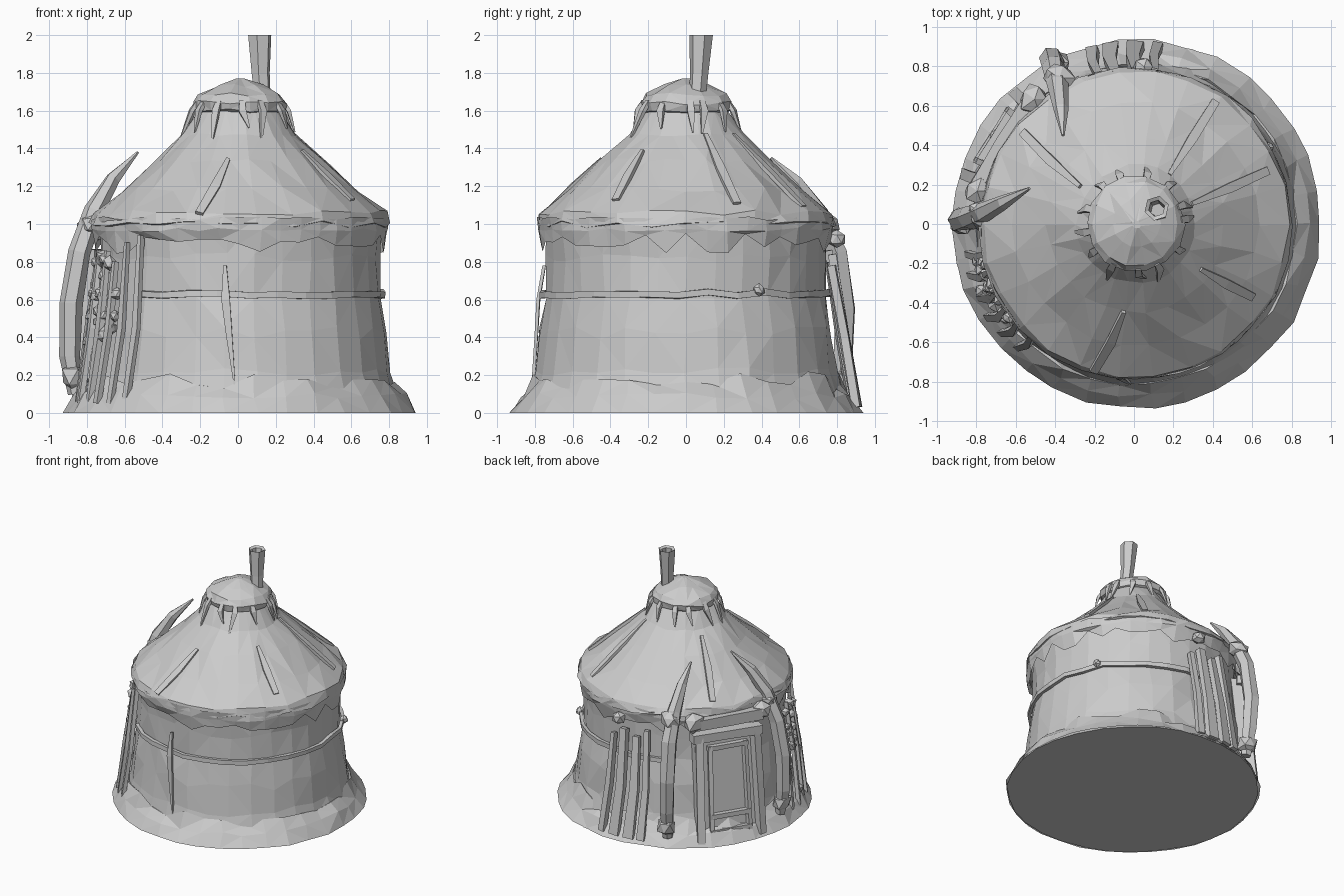
import bpy, bmesh, math, random
from mathutils import Vector

random.seed(7)
if "Cube" in bpy.data.objects:
    bpy.data.objects.remove(bpy.data.objects["Cube"])

GREY = (0.6, 0.6, 0.6, 1)
mat = bpy.data.materials.new("plain grey")
mat.use_nodes = True
mat.diffuse_color = GREY
mat.node_tree.nodes["Principled BSDF"].inputs["Base Color"].default_value = GREY


def finish(name, bm):
    bmesh.ops.recalc_face_normals(bm, faces=bm.faces)
    mesh = bpy.data.meshes.new(name)
    bm.to_mesh(mesh)
    bm.free()
    mesh.materials.append(mat)
    obj = bpy.data.objects.new(name, mesh)
    bpy.context.collection.objects.link(obj)
    return obj


def polar(deg, r, z):
    a = math.radians(deg)
    return Vector((r * math.cos(a) + 0.01, r * math.sin(a), z))


def bridge(bm, rings, closed=True):
    for lo, hi in zip(rings, rings[1:]):
        n = len(lo)
        for i in range(n if closed else n - 1):
            j = (i + 1) % n
            bm.faces.new((lo[i], lo[j], hi[j], hi[i]))


def lathe(name, profile, n, jitter=0.0, caps=(False, False), turn=0):
    """Revolve (radius, z, ragged z amount) rows into a hand-worked shell."""
    bm = bmesh.new()
    rings = []
    for k, (r, z, rag) in enumerate(profile):
        ring = []
        for i in range(n):
            a = turn + 360 * (i + random.uniform(-1, 1) * jitter * 8) / n
            dz = random.uniform(-rag, rag)
            ring.append(bm.verts.new(polar(a, r + random.uniform(-jitter, jitter), z + dz)))
        rings.append(ring)
    bridge(bm, rings)
    if caps[0]:
        bm.faces.new(rings[0][::-1])
    if caps[1]:
        bm.faces.new(rings[-1])
    bmesh.ops.triangulate(bm, faces=[f for f in bm.faces if len(f.verts) == 4])
    return finish(name, bm)


def limb(name, pts, widths, depths=None, sides=6, rough=0.0):
    """Tapered bar along a path; width runs along the wall, depth outward."""
    depths = depths or widths
    pts = [Vector(p) for p in pts]
    bm = bmesh.new()
    rings = []
    for k, p in enumerate(pts):
        t = (pts[min(k + 1, len(pts) - 1)] - pts[max(k - 1, 0)]).normalized()
        side = t.cross(Vector((p.x, p.y, 0))).normalized()
        out = side.cross(t)
        ring = []
        for i in range(sides):
            a = 2 * math.pi * (i + 0.5) / sides
            s = 1 + random.uniform(-rough, rough)
            ring.append(bm.verts.new(p + s * (side * math.cos(a) * widths[k]
                                              + out * math.sin(a) * depths[k])))
        rings.append(ring)
    bridge(bm, rings)
    bm.faces.new(rings[0][::-1])
    bm.faces.new(rings[-1])
    return finish(name, bm)


def lump(name, pos, size, stretch=1.0):
    bm = bmesh.new()
    bmesh.ops.create_icosphere(bm, subdivisions=1, radius=size)
    for v in bm.verts:
        v.co *= random.uniform(0.8, 1.15)
        v.co.z *= stretch
        v.co += Vector(pos)
    return finish(name, bm)


# Felt wall with closed floor
lathe("wall", [(0.925, 0, 0), (0.83, 0.1, 0), (0.8, 0.22, 0.02), (0.775, 0.42, 0.04),
               (0.745, 0.62, 0.02), (0.74, 0.82, 0.03), (0.75, 1.0, 0)],
      30, 0.008, (True, False))

# Ragged ground skirt
lathe("ground_skirt", [(0.935, 0, 0), (0.875, 0.09, 0.015), (0.815, 0.175, 0.045),
                       (0.77, 0.13, 0.02)], 34, 0.01)

# Concave tent roof and torn hem
lathe("roof", [(0.74, 0.98, 0), (0.795, 1.0, 0.02), (0.775, 1.06, 0.015), (0.62, 1.18, 0.02),
               (0.45, 1.335, 0.015), (0.3, 1.475, 0.01), (0.215, 1.6, 0)], 26, 0.01)
lathe("roof_hem", [(0.785, 1.03, 0.01), (0.785, 0.97, 0.01), (0.768, 0.895, 0.055)], 44, 0.008)

# Crown cap
lathe("crown_cap", [(0.2, 1.58, 0), (0.24, 1.6, 0.01), (0.245, 1.64, 0.015), (0.215, 1.685, 0.01),
                    (0.12, 1.735, 0.01), (0.02, 1.77, 0)], 14, 0.008, (False, True))

# Tassels hanging from the crown
for i in range(13):
    a = i * 360 / 13 + random.uniform(-9, 9)
    drop = random.uniform(0.09, 0.2)
    b = a + random.uniform(-8, 8)
    limb("crown_tassel", [polar(a, 0.225, 1.65), polar(a, 0.26, 1.6),
                          polar(b, 0.225 + drop * 0.55, 1.61 - drop)],
         [0.02, 0.028, 0.006], [0.015, 0.015, 0.005], 4)

# Hollow chimney
bm = bmesh.new()
rings = []
for x, y, z, r in ((0.13, 0.06, 1.66, 0.045), (0.12, 0.07, 1.8, 0.05), (0.115, 0.08, 2.0, 0.064),
                   (0.115, 0.08, 1.99, 0.042), (0.12, 0.07, 1.85, 0.035)):
    rings.append([bm.verts.new((x + r * math.cos(i * math.tau / 6 + 0.3),
                                y + r * math.sin(i * math.tau / 6 + 0.3), z)) for i in range(6)])
bridge(bm, rings)
bm.faces.new(rings[-1])
finish("chimney", bm)

# Rope belt, open at the doorway
belt = [polar(a, 0.757 + random.uniform(0, 0.008), 0.63 + random.uniform(-0.01, 0.01))
        for a in range(-135, 121, 12)]
limb("belt", belt, [0.024] * len(belt), [0.018] * len(belt), 4, 0.15)
lump("belt_knot", polar(30, 0.775, 0.65), 0.035)

# Roof seams and folds
for a, b, r0, r1 in ((56, 57, 0.3, 0.74), (146, 141, 0.34, 0.74), (-98, -106, 0.45, 0.78),
                     (20, 22, 0.3, 0.72), (-35, -32, 0.4, 0.7)):
    slope = lambda r: 1.06 + (0.775 - r) * 0.87
    mid = (r0 + r1) / 2
    limb("roof_seam", [polar(a, r0, slope(r0)), polar((a + b) / 2, mid, slope(mid) + 0.005),
                       polar(b, r1, slope(r1))], [0.015, 0.035, 0.03], [0.015] * 3, 4)

# Slim stake on the front wall
limb("wall_stake", [polar(-96, 0.755, 0.78), polar(-95.5, 0.785, 0.6), polar(-94, 0.795, 0.4),
                    polar(-92, 0.81, 0.15)], [0.012, 0.032, 0.022, 0.006], [0.012] * 4, 4)

# Doorway, laid out on its own plane
DOOR = math.radians(148)
NORMAL = Vector((math.cos(DOOR), math.sin(DOOR), 0))
ACROSS = Vector((-NORMAL.y, NORMAL.x, 0))


def door_at(u, z, out=0.0):
    return NORMAL * (0.85 - 0.1 * z + out) + ACROSS * u + Vector((0, 0, z))


def door_bar(name, a, b, w, d, out=0.0):
    limb(name, [door_at(*a, out), door_at((a[0] + b[0]) / 2, (a[1] + b[1]) / 2, out),
                door_at(*b, out)], [w] * 3, [d] * 3, 4, 0.1)


bm = bmesh.new()
for out in (-0.08, -0.015):
    verts = [bm.verts.new(door_at(u, z, out))
             for u, z in ((-0.25, 0.02), (0.25, 0.02), (0.25, 0.86), (-0.25, 0.86))]
    bm.faces.new(verts)
bm.verts.ensure_lookup_table()
bridge(bm, [bm.verts[:4], bm.verts[4:]])
finish("door_panel", bm)

for s in (-1, 1):
    door_bar("door_jamb", (s * 0.24, 0.02), (s * 0.22, 0.84), 0.04, 0.05)
    door_bar("door_stile", (s * 0.15, 0.05), (s * 0.14, 0.76), 0.022, 0.03)
for z in (0.09, 0.21, 0.74):
    door_bar("door_rail", (-0.16, z), (0.16, z), 0.025, 0.03)
door_bar("door_header", (-0.28, 0.84), (0.27, 0.83), 0.05, 0.06)
door_bar("lintel", (-0.27, 0.95), (0.27, 0.96), 0.06, 0.075, 0.01)
lump("lintel_end", door_at(-0.27, 0.97, 0.01), 0.085)
lump("lintel_end", door_at(0.28, 0.97, 0.01), 0.075)

# Curved tusks flanking the doorway
TUSK_W = [0.04, 0.055, 0.06, 0.06, 0.055, 0.04, 0.008]
limb("left_tusk", [(-0.4, 0.8, 0.08), (-0.41, 0.83, 0.3), (-0.42, 0.84, 0.55), (-0.41, 0.8, 0.85),
                   (-0.39, 0.71, 1.05), (-0.37, 0.58, 1.22), (-0.36, 0.45, 1.35)],
     TUSK_W, sides=6, rough=0.08)
limb("right_tusk", [(-0.86, 0.02, 0.1), (-0.89, 0.02, 0.3), (-0.885, 0.02, 0.58),
                    (-0.84, 0.03, 0.85), (-0.76, 0.06, 1.07), (-0.66, 0.11, 1.24),
                    (-0.53, 0.18, 1.38)], TUSK_W, sides=6, rough=0.08)
for p in ((-0.4, 0.82, 0.17), (-0.87, 0.02, 0.19)):
    lump("tusk_foot", p, 0.075, 1.1)
for p in ((-0.38, 0.74, 1.0), (-0.77, 0.05, 1.0)):
    lump("tusk_binding", p, 0.085, 0.8)

# Leaning planks on the back wall
for a, top, w in ((83, 0.78, 0.03), (90, 0.84, 0.05), (98, 0.8, 0.045), (104, 0.86, 0.035)):
    limb("back_plank", [polar(a, 0.91, 0.03), polar(a + 1, 0.845, 0.4), polar(a, 0.775, top)],
         [w * 1.2, w, w * 0.8], [0.03] * 3, 4, 0.1)
lump("wall_boss", polar(87, 0.8, 0.92), 0.055)

# Weathered slats and bundled scraps beside the doorway
for a in (190, 197, 205, 212, 219, 226):
    r = random.uniform(0.0, 0.02)
    limb("side_slat", [polar(a, 0.87 + r, 0.05), polar(a + 2, 0.82 + r, 0.45),
                       polar(a + 1, 0.765 + r, random.uniform(0.8, 0.95))],
         [0.022, 0.03, 0.015], [0.02] * 3, 4, 0.2)
for i in range(22):
    z = random.uniform(0.1, 0.85)
    lump("scrap", polar(random.uniform(192, 222), 0.865 - 0.1 * z, z), random.uniform(0.025, 0.045))
